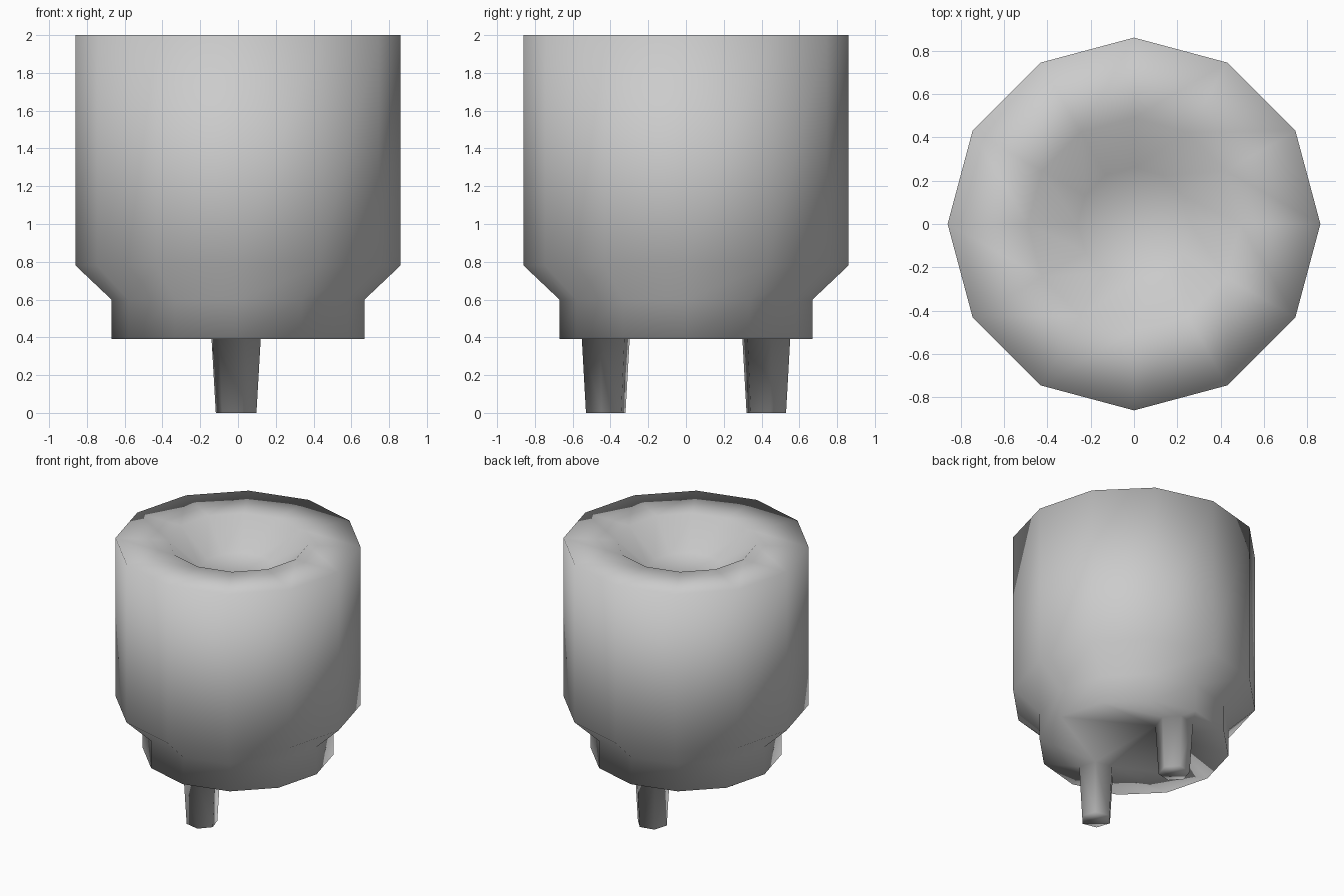
import bpy, bmesh
from math import cos, sin, radians, tau

cube = bpy.data.objects.get("Cube")
if cube:
    bpy.data.objects.remove(cube, do_unlink=True)

SIDES = 12
PIN_SIDES = 6

gray = bpy.data.materials.new("plain gray")
gray.use_nodes = True
color = (0.6, 0.6, 0.6, 1)
gray.diffuse_color = color
gray.node_tree.nodes["Principled BSDF"].inputs["Base Color"].default_value = color

bm = bmesh.new()


def ring(radius, z, sides, x=0, y=0, turn=0, flip=1):
    """Regular loop of vertices; flip mirrors it in y."""
    angles = [turn + tau * i / sides for i in range(sides)]
    return [bm.verts.new((x + radius * cos(a), y + flip * radius * sin(a), z))
            for a in angles]


def skin(loops):
    """Quads between neighbouring loops."""
    for low, high in zip(loops, loops[1:]):
        n = len(low)
        for i in range(n):
            j = (i + 1) % n
            bm.faces.new((low[i], low[j], high[j], high[i]))


def loop_edges(loop):
    return [bm.edges.get((loop[i - 1], loop[i])) for i in range(len(loop))]


# Body: narrow foot, flared shoulder, straight wall, flat rim, dished top
profile = [(0.67, 0.39), (0.67, 0.60), (0.86, 0.78), (0.86, 2.0),
           (0.49, 2.0), (0.26, 1.80)]
body = [ring(r, z, SIDES) for r, z in profile]
skin(body)
bm.faces.new(body[-1])

# Two tapered pins, mirrored front to back
openings = loop_edges(body[0])
for side in (-1, 1):
    pin = [ring(r, z, PIN_SIDES, -0.01, side * 0.425, radians(-12), -side)
           for r, z in ((0.133, 0.39), (0.11, 0.0))]
    skin(pin)
    bm.faces.new(pin[-1])
    openings += loop_edges(pin[0])

# Underside, filled around the pins
bmesh.ops.triangle_fill(bm, use_beauty=True, use_dissolve=False, edges=openings)
bmesh.ops.recalc_face_normals(bm, faces=bm.faces)
for face in bm.faces:
    face.smooth = True

mesh = bpy.data.meshes.new("dished_plug")
bm.to_mesh(mesh)
bm.free()
mesh.materials.append(gray)
plug = bpy.data.objects.new("dished_plug", mesh)
bpy.context.collection.objects.link(plug)
